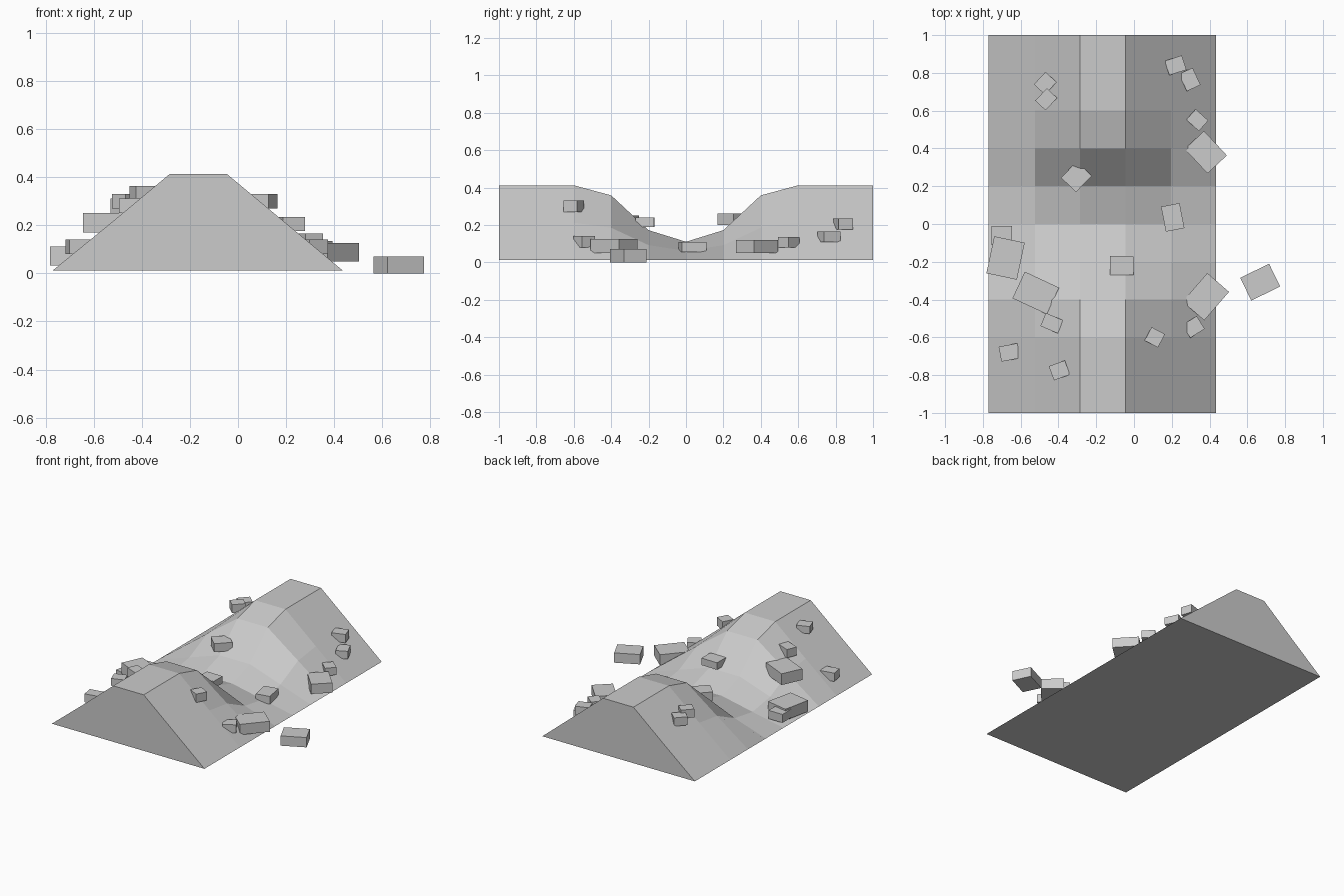
import bpy, math

grey = bpy.data.materials.new("stone grey")
grey.diffuse_color = (0.6, 0.6, 0.6, 1)


def make(name, verts, faces):
    me = bpy.data.meshes.new(name)
    me.from_pydata(verts, [], faces)
    me.materials.append(grey)
    ob = bpy.data.objects.new(name, me)
    bpy.context.collection.objects.link(ob)
    return ob


# Mound: trapezoid profile swept along y, squashed in the middle
profile = [(-0.77, 0), (-0.525, 0.2), (-0.285, 0.4), (-0.045, 0.4), (0.195, 0.2), (0.435, 0)]
squash = {0: 0.245, 0.2: 0.4, 0.4: 0.865, 0.6: 1, 1: 1}
stations = [-1, -0.6, -0.4, -0.2, 0, 0.2, 0.4, 0.6, 1]
n, last = len(profile), len(stations) - 1
verts = [(x, y, 0.012 + z * squash[abs(y)]) for y in stations for x, z in profile]
faces = [(i * n + j, i * n + (j + 1) % n, (i + 1) * n + (j + 1) % n, (i + 1) * n + j)
         for i in range(last) for j in range(n)]
faces += [tuple(range(n)), tuple(last * n + j for j in reversed(range(n)))]
mound = make("rubble_mound", verts, faces)
# consistent outward normals
import bmesh
bm = bmesh.new()
bm.from_mesh(mound.data)
bmesh.ops.recalc_face_normals(bm, faces=bm.faces)
bm.to_mesh(mound.data)
bm.free()


def block(x, y, z0, z1, sx, sy, deg):
    c, s = math.cos(math.radians(deg)), math.sin(math.radians(deg))
    ring = [(-sx / 2, -sy / 2), (sx / 2, -sy / 2), (sx / 2, sy / 2), (-sx / 2, sy / 2)]
    v = [(x + a * c - b * s, y + a * s + b * c, z) for z in (z0, z1) for a, b in ring]
    f = [(3, 2, 1, 0), (4, 5, 6, 7)] + [(i, (i + 1) % 4, (i + 1) % 4 + 4, i + 4) for i in range(4)]
    make("stone_block", v, f)


# Blocks on the right slope: x, y, bottom, top, width, depth, turn
block(0.22, 0.84, 0.175, 0.235, 0.095, 0.08, 18)
block(0.295, 0.765, 0.11, 0.165, 0.08, 0.1, 25)
block(0.335, 0.55, 0.08, 0.135, 0.09, 0.075, -42)
block(0.38, 0.38, 0.05, 0.12, 0.177, 0.14, -47)
block(0.205, 0.035, 0.055, 0.11, 0.1, 0.135, 11)
block(0.38, -0.385, 0.05, 0.125, 0.152, 0.2, -41)
block(0.668, -0.308, 0, 0.07, 0.17, 0.134, 26)
block(0.315, -0.545, 0.08, 0.14, 0.09, 0.08, 32)
block(0.11, -0.6, 0.27, 0.33, 0.08, 0.08, -28)
# Blocks in the dip
block(-0.065, -0.22, 0.19, 0.24, 0.125, 0.1, -1)
block(-0.305, 0.25, 0.2, 0.26, 0.12, 0.11, 46)
# Blocks on the left slope
block(-0.47, 0.745, 0.25, 0.31, 0.09, 0.08, 47)
block(-0.465, 0.66, 0.27, 0.33, 0.09, 0.075, 47)
block(-0.70, -0.06, 0.04, 0.1, 0.11, 0.1, 0)
block(-0.68, -0.18, 0.032, 0.112, 0.165, 0.2, -12)
block(-0.52, -0.365, 0.17, 0.25, 0.2, 0.155, -25)
block(-0.435, -0.525, 0.25, 0.31, 0.1, 0.075, -23)
block(-0.66, -0.68, 0.08, 0.14, 0.1, 0.08, 11)
block(-0.395, -0.775, 0.31, 0.362, 0.09, 0.08, 20)
